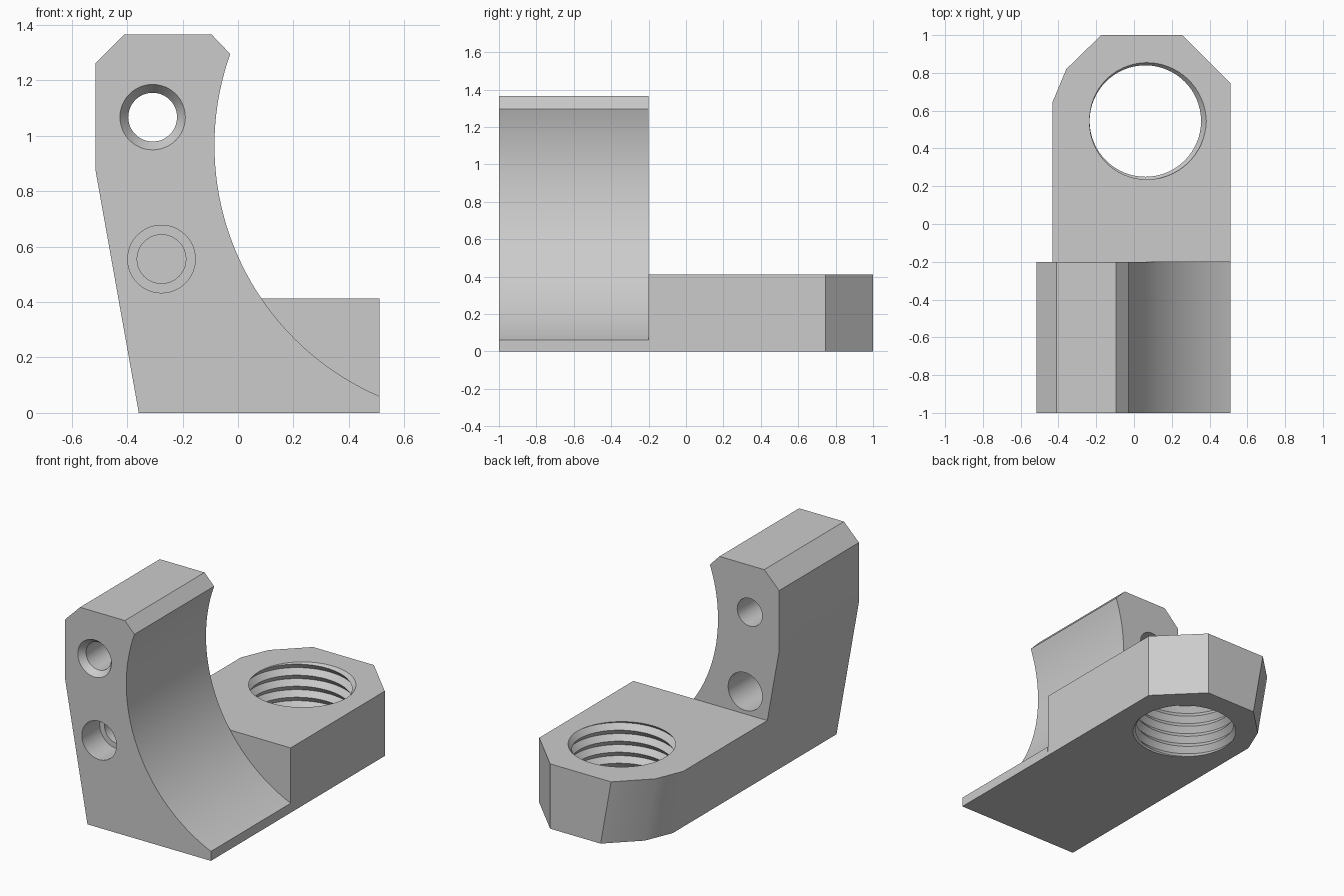
import bpy, bmesh, math
from math import cos, sin, pi

cube = bpy.data.objects.get("Cube")
if cube:
    bpy.data.objects.remove(cube, do_unlink=True)

grey = bpy.data.materials.new("plain grey")
grey.use_nodes = True
grey.diffuse_color = (0.6, 0.6, 0.6, 1)
grey.node_tree.nodes["Principled BSDF"].inputs["Base Color"].default_value = (0.6, 0.6, 0.6, 1)


def finish(bm, name):
    bmesh.ops.recalc_face_normals(bm, faces=bm.faces)
    mesh = bpy.data.meshes.new(name)
    bm.to_mesh(mesh)
    bm.free()
    mesh.materials.append(grey)
    obj = bpy.data.objects.new(name, mesh)
    bpy.context.collection.objects.link(obj)
    return obj


def loft(rings, name):
    """Skin a list of equal-length point rings and cap both ends."""
    bm = bmesh.new()
    rows = [[bm.verts.new(p) for p in ring] for ring in rings]
    n = len(rows[0])
    for a, b in zip(rows, rows[1:]):
        for i in range(n):
            bm.faces.new((a[i], a[(i + 1) % n], b[(i + 1) % n], b[i]))
    bm.faces.new(rows[0])
    bm.faces.new(rows[-1])
    return finish(bm, name)


def bore(x, z, steps, name, sides=48):
    """Turned cutter along y; steps are (y, radius) pairs."""
    return loft([[(x + r * cos(2 * pi * i / sides), y, z + r * sin(2 * pi * i / sides))
                  for i in range(sides)] for y, r in steps], name)


def combine(target, tool, operation):
    mod = target.modifiers.new("combine", "BOOLEAN")
    mod.operation, mod.solver, mod.object = operation, "EXACT", tool
    bpy.context.view_layer.objects.active = target
    bpy.ops.object.modifier_apply(modifier=mod.name)
    bpy.data.objects.remove(tool, do_unlink=True)


# Upright: side profile with a large concave arc
RIGHT, FOOT_TOP, STEP_Y = 0.51, 0.412, -0.2
cx, cz, radius = 0.90, 0.965, 0.985
start = math.atan2(0.06 - cz, RIGHT - cx) % (2 * pi)
end = math.atan2(1.295 - cz, -0.028 - cx) % (2 * pi)
profile = [(-0.358, 0), (RIGHT, 0)]
for i in range(41):
    a = start + (end - start) * i / 40
    profile.append((cx + radius * cos(a), cz + radius * sin(a)))
profile += [(-0.095, 1.365), (-0.41, 1.365), (-0.515, 1.26), (-0.515, 0.88)]
bracket = loft([[(x, y, z) for x, z in profile] for y in (-1, STEP_Y)], "bracket_body")

# Foot: chamfered block whose left side follows the slant of the upright
slant = 0.157 * FOOT_TOP / 0.88
left_side = [(-0.358, STEP_Y), (-0.358, 0.645), (-0.285, 0.82), (-0.1, 1)]
right_side = [(0.255, 1), (RIGHT, 0.745), (RIGHT, STEP_Y)]
foot = loft([[(x - s, y, z) for x, y in left_side] + [(x, y, z) for x, y in right_side]
             for z, s in ((0, 0), (FOOT_TOP, slant))], "foot")
combine(bracket, foot, "UNION")

# Countersunk through hole, and the blind stepped hole with its rear pocket
combine(bracket, bore(-0.308, 1.067, [(-1.04, 0.148), (-0.96, 0.088), (0, 0.088)],
                      "through_hole"), "DIFFERENCE")
combine(bracket, bore(-0.276, 0.555, [(-1.1, 0.122), (-0.82, 0.122), (-0.82, 0.088),
                                      (-0.7, 0.088)], "front_pocket"), "DIFFERENCE")
combine(bracket, bore(-0.276, 0.555, [(-0.6, 0.12), (0, 0.12)], "rear_pocket"), "DIFFERENCE")


def thread_cutter(x, y, minor, major, pitch, turns, sides=64):
    """Closed V-thread helix, phased so a crest meets the top face at -x."""
    bm = bmesh.new()
    base = FOOT_TOP - pitch * (turns - 2) - pitch / 2
    rows = []
    for j in range(2 * turns + 1):
        r = major if j % 2 else minor
        rows.append([bm.verts.new((x + r * cos(2 * pi * i / sides), y + r * sin(2 * pi * i / sides),
                                   base + pitch * (j / 2 + i / sides)))
                     for i in range(sides + 1)])
    for a, b in zip(rows, rows[1:]):
        for i in range(sides):
            bm.faces.new((a[i], a[i + 1], b[i + 1], b[i]))
    bmesh.ops.remove_doubles(bm, verts=bm.verts, dist=0.0001)
    # Close both ends with fans
    low = bm.verts.new((x, y, base - 0.1))
    high = bm.verts.new((x, y, base + pitch * (turns + 1) + 0.1))
    middle = base + pitch * turns / 2
    for e in [e for e in bm.edges if e.is_boundary]:
        tip = high if e.verts[0].co.z > middle else low
        bm.faces.new((e.verts[0], e.verts[1], tip))
    return finish(bm, "thread_cutter")


combine(bracket, thread_cutter(0.06, 0.545, 0.295, 0.323, 0.07, 11), "DIFFERENCE")

# Smooth the curved walls and keep the machined edges crisp
bpy.ops.object.select_all(action="DESELECT")
bracket.select_set(True)
bpy.context.view_layer.objects.active = bracket
bpy.ops.object.shade_smooth_by_angle(angle=math.radians(25))
